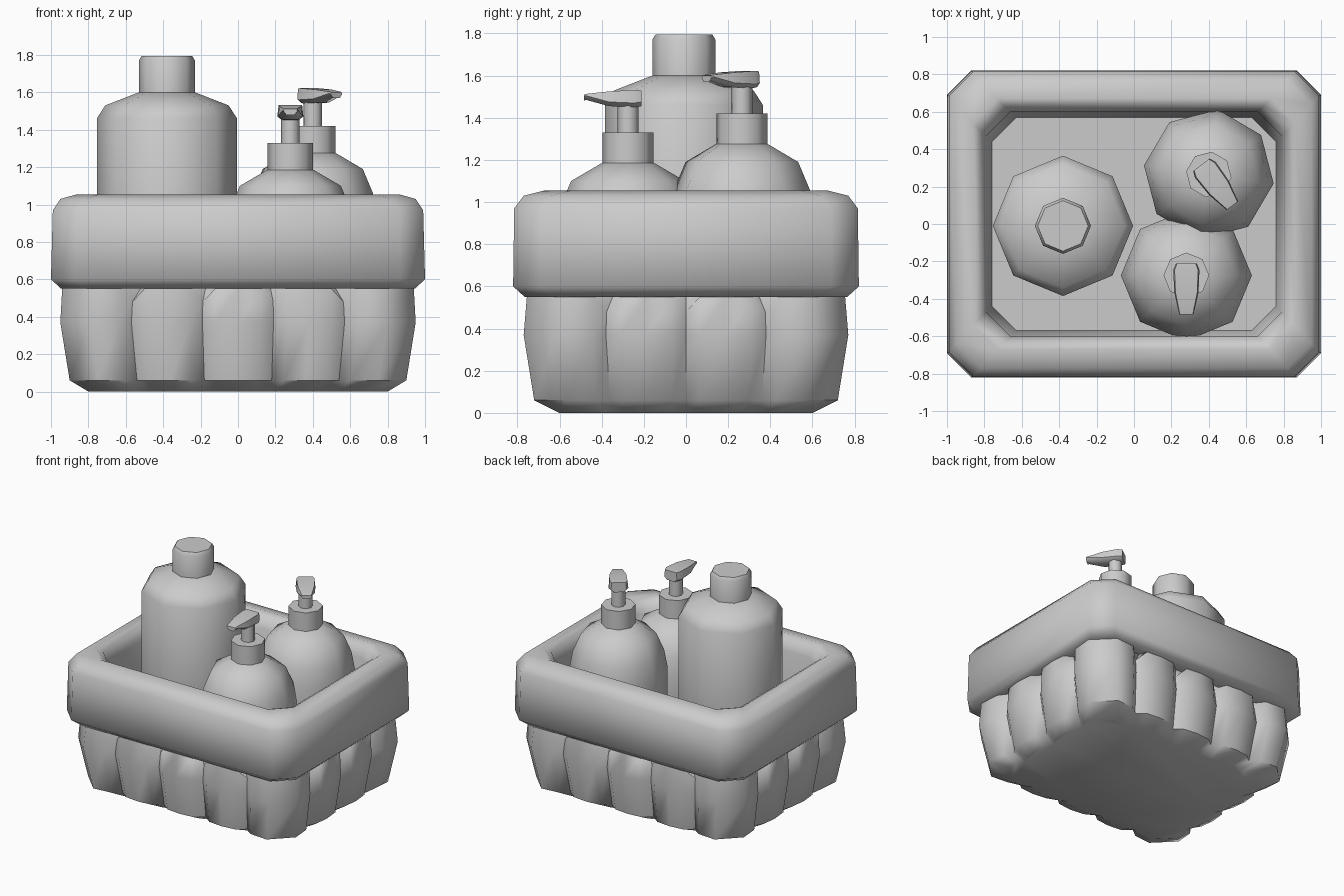
import bpy, bmesh, math
from mathutils import Matrix

if "Cube" in bpy.data.objects:
    bpy.data.objects.remove(bpy.data.objects["Cube"])

FLOOR = 0.3


def loft(name, rings, cap_start=True, cap_end=True, matrix=None, angle=50):
    """Skin a list of equal-length point rings into one object."""
    bm = bmesh.new()
    loops = [[bm.verts.new(p) for p in r] for r in rings]
    n = len(loops[0])
    for a, b in zip(loops, loops[1:]):
        for i in range(n):
            j = (i + 1) % n
            bm.faces.new((a[i], a[j], b[j], b[i]))
    if cap_start:
        bm.faces.new(loops[0][::-1])
    if cap_end:
        bm.faces.new(loops[-1])
    if matrix:
        bm.transform(matrix)
    bmesh.ops.recalc_face_normals(bm, faces=bm.faces)
    me = bpy.data.meshes.new(name)
    bm.to_mesh(me)
    bm.free()
    ob = bpy.data.objects.new(name, me)
    bpy.context.collection.objects.link(ob)
    bpy.ops.object.select_all(action='DESELECT')
    ob.select_set(True)
    bpy.context.view_layer.objects.active = ob
    bpy.ops.object.shade_smooth_by_angle(angle=math.radians(angle))
    return ob


def rect(hx, hy, z, c=0.13):
    """Rectangle with chamfered corners."""
    q = [(hx - c, -hy), (hx, c - hy), (hx, hy - c), (hx - c, hy)]
    return [(x, y, z) for x, y in q + [(-x, -y) for x, y in q]]


def lathe(name, profile, matrix, sides=8, angle=50):
    rings = [[(r * math.cos(2 * math.pi * i / sides),
               r * math.sin(2 * math.pi * i / sides), z) for i in range(sides)]
             for r, z in profile]
    return loft(name, rings, matrix=matrix, angle=angle)


# Folded cloth band with inner lining and floor
loft("cloth_band", [rect(*r) for r in [
    (.86, .68, .55), (.945, .765, .55), (1.0, .82, .6), (.99, .815, .97),
    (.95, .77, 1.03), (.86, .67, 1.055), (.82, .63, 1.03), (.79, .6, .95),
    (.76, .57, FLOOR)]], cap_start=False)


# Puffed basket body: lobes separated by sunken seams
def side(half, seams, c=0.15):
    """(position, inset, is_seam) along one side of the basket."""
    pts = [(-(half - c), 0, False)]
    for k, s in enumerate(seams):
        if k:
            pts.append(((s + seams[k - 1]) / 2, 0, False))
        pts += [(s - .065, .012, False), (s, .065, True), (s + .065, .012, False)]
    return pts + [(half - c, 0, False)]


def lobes(hx, hy, z, seam_z, depth=1.0):
    k = hx / .95
    fx = side(hx, [s * k for s in (-.57, -.19, .19, .57)])
    fy = side(hy, [s * k for s in (-.38, 0, .38)])
    half = [(t, d * depth - hy, m) for t, d, m in fx]
    half += [(hx - d * depth, t, m) for t, d, m in fy]
    return [(x, y, seam_z if m else z)
            for x, y, m in half + [(-x, -y, m) for x, y, m in half]]


loft("basket_body", [
    lobes(.8, .6, 0, 0, .5), lobes(.90, .72, .06, .06), lobes(.95, .77, .37, .37),
    lobes(.94, .755, .55, .48), lobes(.86, .68, .56, .56, 0)], cap_end=False)

# Tall bottle with cap
at = Matrix.Translation((-.38, -.01, 0))
lathe("tall_bottle", [(.35, FLOOR), (.375, FLOOR + .04), (.375, 1.46),
                      (.33, 1.53), (.15, 1.6)], at)
lathe("tall_bottle_cap", [(.15, 1.58), (.15, 1.77), (.135, 1.795)], at)


# Pump bottles: round body, collar, stem and spout
def pump_bottle(name, x, y, lift, turn):
    at = Matrix.Translation((x, y, lift)) @ Matrix.Rotation(math.radians(turn), 4, 'Z')
    base = FLOOR - lift
    lathe(name + "_body", [(.32, base), (.35, base + .05), (.35, .83), (.325, .97),
                           (.27, 1.1), (.125, 1.185)], at)
    lathe(name + "_collar", [(.122, 1.17), (.122, 1.33)], at)
    lathe(name + "_stem", [(.05, 1.32), (.05, 1.47)], at)
    # spout sections from back to tip: y, half width, bottom, top
    spout = [(.065, .055, 1.455, 1.53), (.03, .07, 1.45, 1.532),
             (-.09, .065, 1.455, 1.525), (-.2, .04, 1.485, 1.513),
             (-.21, .038, 1.48, 1.51)]
    loft(name + "_spout", [[(-w, d, lo + .02), (-w * .6, d, lo), (w * .6, d, lo),
                            (w, d, lo + .02), (w * .9, d, hi), (-w * .9, d, hi)]
                           for d, w, lo, hi in spout], matrix=at)


pump_bottle("front_pump", .28, -.275, 0, 0)
pump_bottle("rear_pump", .4, .265, .09, 37)
